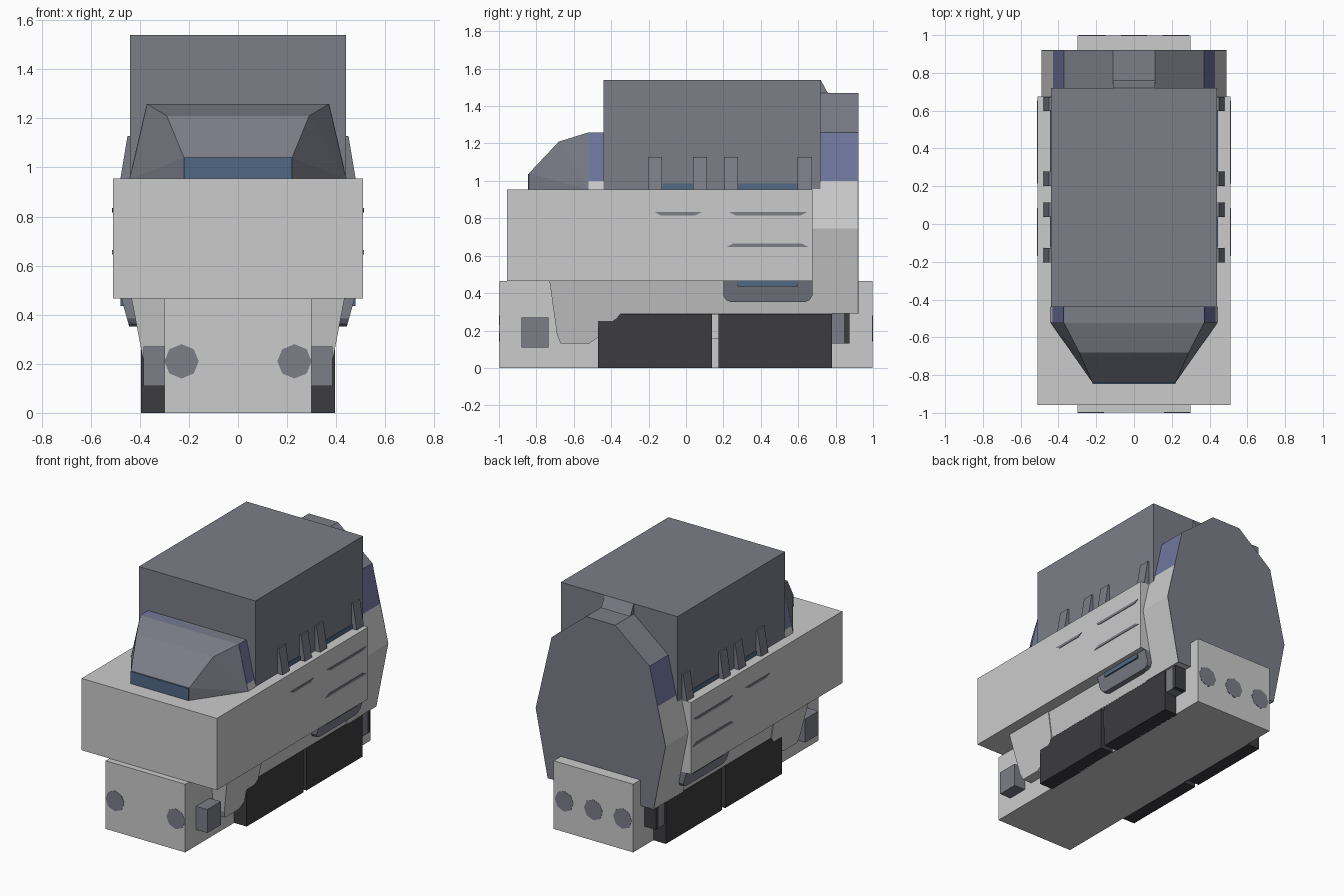
import bpy, bmesh, math
from mathutils import Vector

if "Cube" in bpy.data.objects:
    bpy.data.objects.remove(bpy.data.objects["Cube"])


def material(name, r, g, b):
    m = bpy.data.materials.new(name)
    m.diffuse_color = (r, g, b, 1)
    m.use_nodes = True
    m.node_tree.nodes["Principled BSDF"].inputs["Base Color"].default_value = m.diffuse_color
    return m


SLATE = material("slate", 0.2, 0.21, 0.25)
TRACK = material("track_black", 0.045, 0.045, 0.05)
GLASS = material("glass_blue", 0.08, 0.14, 0.23)
VIOLET = material("side_blue", 0.16, 0.18, 0.34)


def finish(name, bm, mat):
    bmesh.ops.recalc_face_normals(bm, faces=bm.faces[:])
    me = bpy.data.meshes.new(name)
    bm.to_mesh(me)
    bm.free()
    ob = bpy.data.objects.new(name, me)
    bpy.context.collection.objects.link(ob)
    if mat:
        me.materials.append(mat)
    return ob


def prism(name, pts, lo, hi, axis, mat=None, place=None):
    """Extrude a profile along x (pts = y,z) or along y (pts = x,z)."""
    bm = bmesh.new()

    def co(p, d):
        v = Vector((d, p[0], p[1]) if axis == 'x' else (p[0], d, p[1]))
        return place(v) if place else v
    a = [bm.verts.new(co(p, lo)) for p in pts]
    b = [bm.verts.new(co(p, hi)) for p in pts]
    n = len(pts)
    bm.faces.new(a)
    bm.faces.new(b)
    for i in range(n):
        bm.faces.new((a[i], a[(i + 1) % n], b[(i + 1) % n], b[i]))
    return finish(name, bm, mat)


def box(name, x0, x1, y0, y1, z0, z1, mat=None):
    return prism(name, [(y0, z0), (y1, z0), (y1, z1), (y0, z1)], x0, x1, 'x', mat)


def sym(half):
    """Mirror a half section of (x, z) points into a closed loop."""
    return half + [(-x, z) for x, z in reversed(half)]


def hull(name, pts, mat=None):
    bm = bmesh.new()
    for x, y, z in pts:
        for s in (1, -1):
            bm.verts.new((s * x, y, z))
    bmesh.ops.convex_hull(bm, input=bm.verts[:])
    bmesh.ops.dissolve_limit(bm, angle_limit=0.02, verts=bm.verts[:], edges=bm.edges[:])
    return finish(name, bm, mat)


# Chassis, main body and roof box
box("chassis", -0.3, 0.3, -0.998, 0.998, 0, 0.465)
box("main_body", -0.51, 0.51, -0.957, 0.675, 0.465, 0.955)
box("roof_box", -0.44, 0.44, -0.44, 0.72, 0.955, 1.54, SLATE)
prism("roof_box_wedge", [(0.7, 1.46), (0.77, 1.46), (0.755, 1.475), (0.72, 1.54), (0.7, 1.54)],
      -0.11, 0.11, 'x', SLATE)

# Inner shell: grey lower band, blue side band, slate roof and rear plate
prism("lower_shell", sym([(0.40, 0.29), (0.49, 0.745), (0.43, 1.0)]), -0.35, 0.6, 'y').scale.x = 0.985
prism("rear_shell", sym([(0.40, 0.29), (0.49, 0.745), (0.43, 1.0)]), 0.6, 0.916, 'y')
prism("rear_side_band", sym([(0.43, 1.0), (0.37, 1.26)]), 0.7, 0.916, 'y', VIOLET)
prism("rear_roof", sym([(0.37, 1.26), (0.11, 1.47)]), 0.7, 0.916, 'y', SLATE)
prism("rear_plate", sym([(0.40, 0.29), (0.49, 0.745), (0.37, 1.26), (0.11, 1.47)]),
      0.916, 0.921, 'y', SLATE)

# Cabin: tapered nose, side bands and windscreen
hull("cabin", [(0.365, -0.44, 1.258), (0.435, -0.44, 0.955), (0.44, -0.525, 0.955),
               (0.37, -0.525, 1.258), (0.33, -0.68, 0.955), (0.29, -0.68, 1.21),
               (0.22, -0.84, 0.955), (0.22, -0.84, 1.04)], SLATE)
prism("cabin_side_band", sym([(0.432, 1.0), (0.372, 1.258)]), -0.522, -0.44, 'y', VIOLET)
prism("cabin_sill", sym([(0.444, 0.95), (0.432, 1.0)]), -0.522, -0.44, 'y')
box("windscreen", -0.22, 0.22, -0.846, -0.835, 0.955, 1.038, GLASS)

for s, side in ((1, "right"), (-1, "left")):
    # Running tracks
    prism("front_track_" + side, [(-0.47, 0), (0.14, 0), (0.14, 0.288), (-0.35, 0.288),
                                  (-0.39, 0.252), (-0.47, 0.252)], s * 0.29, s * 0.395, 'x', TRACK)
    box("rear_track_" + side, s * 0.29, s * 0.395, 0.175, 0.78, 0, 0.288, TRACK)
    box("track_link_" + side, s * 0.29, s * 0.37, 0.13, 0.185, 0.155, 0.288)

    # Front skirt, flaring outwards towards the top
    def flare(v, s=s):
        if abs(v.x) > 0.35:
            v.x = s * (0.37 + 0.19 * (v.z - 0.13))
        return v
    prism("front_skirt_" + side, [(-0.73, 0.465), (-0.69, 0.18), (-0.67, 0.13), (-0.52, 0.13),
                                  (-0.46, 0.17), (-0.35, 0.29), (-0.34, 0.465)],
          s * 0.29, s * 0.4, 'x', None, flare)

    # Bumper lamps at both ends
    for end, y0, y1, z0 in (("front", -0.88, -0.735, 0.11), ("rear", 0.78, 0.845, 0.13)):
        box(end + "_side_lamp_" + side, s * 0.29, s * 0.385, y0, y1, z0, z0 + 0.16, SLATE)
    box("rear_lamp_back_" + side, s * 0.29, s * 0.385, 0.845, 0.875, 0.13, 0.29, TRACK)

    # Rounded side pod below the body, leaning outwards
    def lean(v, s=s):
        if abs(v.x) > 0.42:
            v.x = s * (0.475 - 0.28 * (0.465 - v.z))
        return v
    prism("side_pod_" + side, [(0.2, 0.465), (0.2, 0.385), (0.215, 0.362), (0.24, 0.352),
                               (0.635, 0.352), (0.66, 0.362), (0.675, 0.385), (0.675, 0.465)],
          s * 0.36, s * 0.46, 'x', SLATE, lean)
    box("pod_window_" + side, s * 0.44, s * 0.478, 0.275, 0.6, 0.435, 0.465, GLASS)

    # Roof brackets and the glass strips between them
    for i, y in enumerate((-0.165, 0.075, 0.24, 0.635)):
        prism("roof_bracket_%s_%d" % (side, i),
              [(s * 0.43, 0.95), (s * 0.48, 0.95), (s * 0.45, 1.128), (s * 0.43, 1.128)],
              y - 0.038, y + 0.038, 'y', SLATE)
    for i, (y0, y1) in enumerate(((-0.125, 0.04), (0.275, 0.6))):
        box("roof_glass_%s_%d" % (side, i), s * 0.43, s * 0.445, y0, y1, 0.95, 0.985, GLASS)

    # Thin pointed side slats
    for i, (y0, y1, z) in enumerate(((-0.17, 0.085, 0.825), (0.23, 0.65, 0.825), (0.215, 0.655, 0.655))):
        d = 0.018 if i < 2 else -0.018
        prism("side_slat_%s_%d" % (side, i),
              [(y0, z + d / 2), (y1, z + d / 2), (y1 - 0.035, z - d / 2), (y0 + 0.035, z - d / 2)],
              s * 0.5, s * 0.514, 'x', SLATE)

# Eight-sided lamps on the bumper faces
for end, y, xs in (("front", -0.99, (-0.23, 0.23)), ("rear", 0.99, (-0.22, 0, 0.22))):
    for i, x in enumerate(xs):
        ring = [(x + 0.07 * math.cos(k * math.pi / 4), 0.21 + 0.07 * math.sin(k * math.pi / 4))
                for k in range(8)]
        prism("%s_round_lamp_%d" % (end, i), ring, y, math.copysign(1.0, y), 'y', SLATE)
